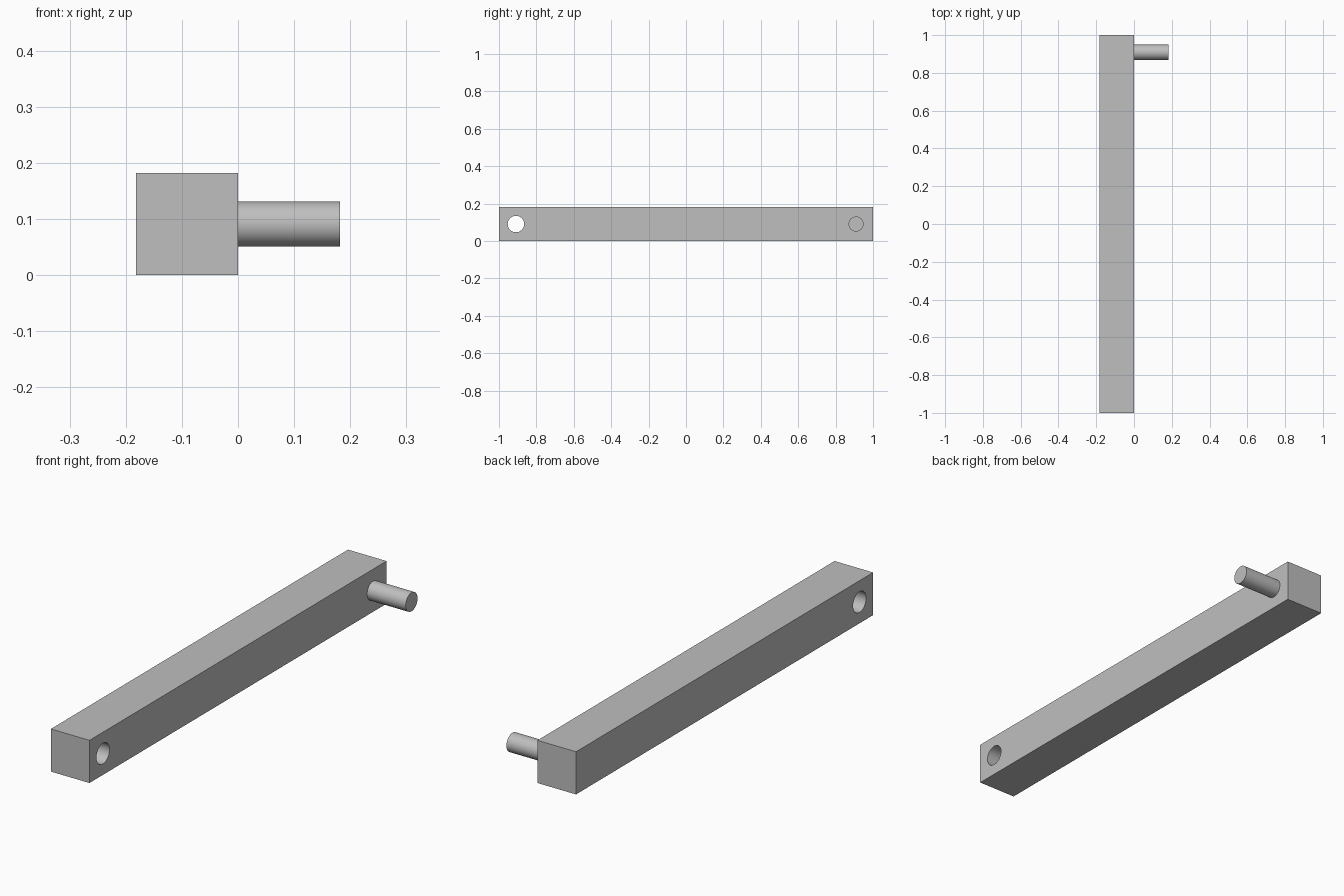
import bpy
import math

cube = bpy.data.objects.get("Cube")
if cube:
    bpy.data.objects.remove(cube, do_unlink=True)

SIDE = 2 / 11            # bar thickness, also the peg length
END = 1 - SIDE / 2       # distance of peg and hole from the middle

grey = bpy.data.materials.new("plain_grey")
grey.use_nodes = True
grey.diffuse_color = (0.52, 0.52, 0.52, 1)
grey.node_tree.nodes["Principled BSDF"].inputs["Base Color"].default_value = grey.diffuse_color


def rod(name, radius, x0, x1, y):
    """Cylinder lying along x at the bar's mid height."""
    bpy.ops.mesh.primitive_cylinder_add(
        vertices=64, radius=radius, depth=x1 - x0,
        location=((x0 + x1) / 2, y, SIDE / 2), rotation=(0, math.pi / 2, 0))
    obj = bpy.context.object
    obj.name = name
    obj.data.materials.append(grey)
    return obj


# Square bar
bpy.ops.mesh.primitive_cube_add(size=1, location=(-SIDE / 2, 0, SIDE / 2))
bar = bpy.context.object
bar.name = "bar"
bar.scale = (SIDE, 2, SIDE)
bpy.ops.object.transform_apply(location=False, rotation=False, scale=True)
bar.data.materials.append(grey)

# Through hole near the front end
cutter = rod("hole_cutter", 0.044, -SIDE - 0.1, 0.1, -END)
cutter.hide_render = True
bpy.context.view_layer.objects.active = bar
cut = bar.modifiers.new("hole", "BOOLEAN")
cut.operation = "DIFFERENCE"
cut.solver = "EXACT"
cut.object = cutter
bpy.ops.object.modifier_apply(modifier=cut.name)
bpy.data.objects.remove(cutter, do_unlink=True)

# Peg near the back end
peg = rod("peg", 0.04, 0, SIDE, END)

# Smooth round walls, sharp edges
for obj in (bar, peg):
    bpy.ops.object.select_all(action="DESELECT")
    obj.select_set(True)
    bpy.context.view_layer.objects.active = obj
    bpy.ops.object.shade_smooth_by_angle(angle=math.radians(30))
